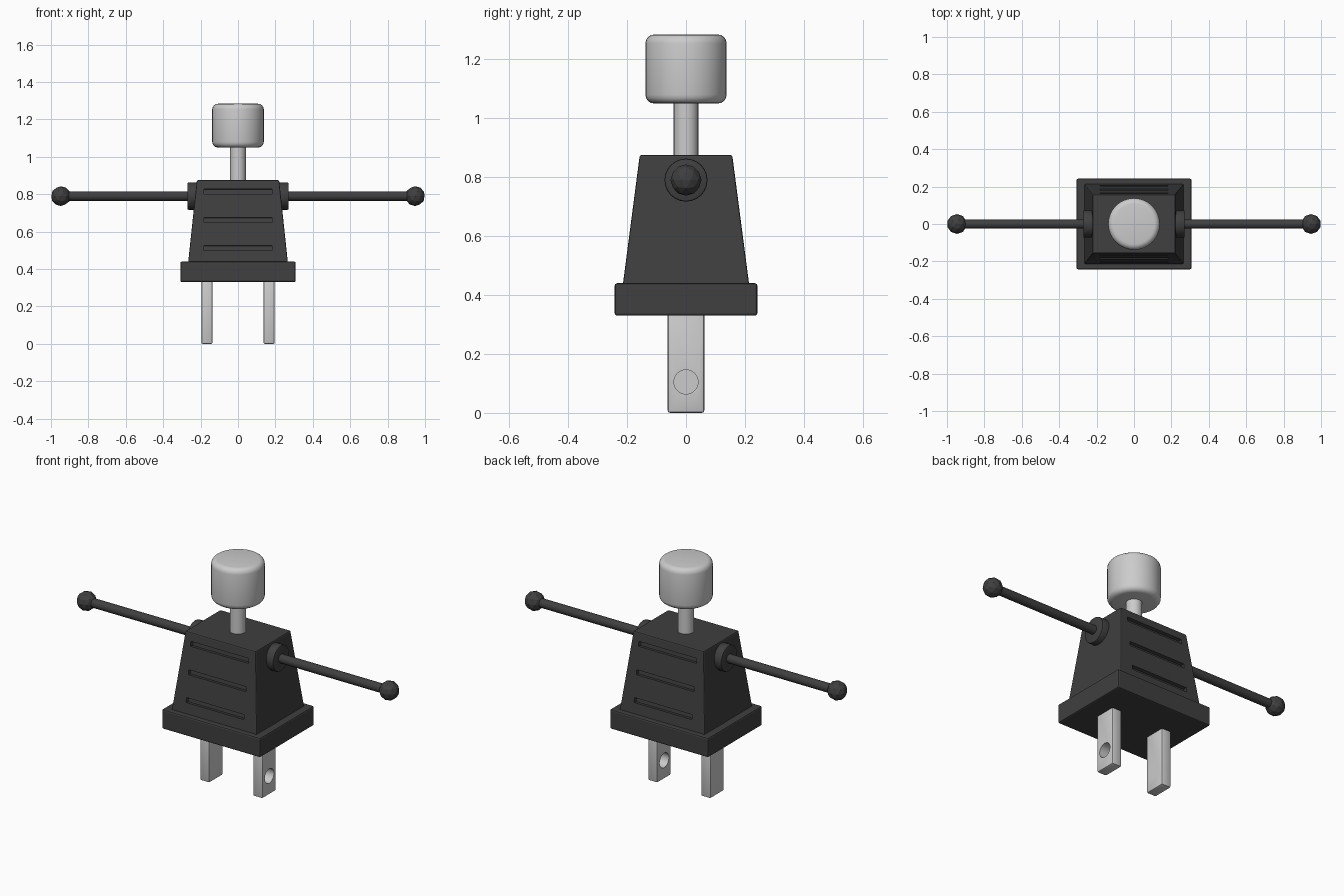
import bpy, bmesh, math
from mathutils import Matrix, Vector

if "Cube" in bpy.data.objects:
    bpy.data.objects.remove(bpy.data.objects["Cube"])


def material(name, v):
    m = bpy.data.materials.new(name)
    m.diffuse_color = (v, v, v, 1)
    m.use_nodes = True
    m.node_tree.nodes["Principled BSDF"].inputs["Base Color"].default_value = m.diffuse_color
    return m


DARK = material("dark plastic", 0.05)
LIGHT = material("light metal", 0.6)


def finish(name, bm, mat, bevel=0, segs=2, smooth=True):
    bmesh.ops.recalc_face_normals(bm, faces=bm.faces)
    me = bpy.data.meshes.new(name)
    bm.to_mesh(me)
    bm.free()
    ob = bpy.data.objects.new(name, me)
    bpy.context.collection.objects.link(ob)
    if mat:
        me.materials.append(mat)
    bpy.ops.object.select_all(action='DESELECT')
    ob.select_set(True)
    bpy.context.view_layer.objects.active = ob
    if bevel:
        mod = ob.modifiers.new("bevel", 'BEVEL')
        mod.width, mod.segments = bevel, segs
        mod.limit_method, mod.angle_limit = 'ANGLE', math.radians(40)
        bpy.ops.object.modifier_apply(modifier="bevel")
    if smooth:
        bpy.ops.object.shade_smooth_by_angle(angle=math.radians(30))
    return ob


def box(name, centre, size, mat, bevel=0, taper=(1, 1), tilt=0):
    bm = bmesh.new()
    bmesh.ops.create_cube(bm, size=1)
    for v in bm.verts:
        k = taper if v.co.z > 0 else (1, 1)
        v.co = Vector((v.co.x * size[0] * k[0], v.co.y * size[1] * k[1], v.co.z * size[2]))
    bm.transform(Matrix.Translation(centre) @ Matrix.Rotation(tilt, 4, 'X'))
    return finish(name, bm, mat, bevel, smooth=False)


def cylinder(name, centre, r, depth, mat, sides=32, bevel=0, segs=2, along_x=False):
    bm = bmesh.new()
    bmesh.ops.create_cone(bm, cap_ends=True, segments=sides, radius1=r, radius2=r, depth=depth)
    rot = Matrix.Rotation(math.pi / 2, 4, 'Y') if along_x else Matrix()
    bm.transform(Matrix.Translation(centre) @ rot)
    return finish(name, bm, mat, bevel, segs)


def cut(ob, cutter):
    mod = ob.modifiers.new("cut", 'BOOLEAN')
    mod.operation, mod.solver, mod.object = 'DIFFERENCE', 'EXACT', cutter
    bpy.context.view_layer.objects.active = ob
    bpy.ops.object.modifier_apply(modifier="cut")
    bpy.data.objects.remove(cutter)


# Plug base and tapered body
box("base_flange", (0, 0, 0.385), (0.616, 0.484, 0.11), DARK, 0.008)
body = box("body", (0, 0, 0.6525), (0.534, 0.43, 0.445), DARK, 0.006, (0.44 / 0.534, 0.314 / 0.43))

# Grip slots, three on the front and three on the back, tilted with the faces
slope = math.atan2(0.058, 0.445)
for side in (-1, 1):
    for z in (0.815, 0.662, 0.512):
        y = side * (0.215 - (z - 0.43) * math.tan(slope))
        cut(body, box("slot_cutter", (0, y, z), (0.362, 0.04, 0.027), None, tilt=side * slope))

# Neck and rounded head
cylinder("neck", (0, 0, 0.96), 0.042, 0.22, LIGHT, 24)
cylinder("head", (0, 0, 1.167), 0.138, 0.234, LIGHT, 32, 0.03, 4)

for side, tag in ((-1, "left"), (1, "right")):
    # Prong with a through hole
    prong = box(tag + "_prong", (side * 0.166, 0, 0.175), (0.06, 0.124, 0.35), LIGHT, 0.008)
    cut(prong, cylinder("hole_cutter", (side * 0.166, 0, 0.105), 0.041, 0.2, None, 32, along_x=True))
    bpy.ops.object.select_all(action='DESELECT')
    prong.select_set(True)
    bpy.ops.object.shade_smooth_by_angle(angle=math.radians(30))
    # Shoulder disc, arm and faceted hand
    cylinder(tag + "_shoulder", (side * 0.231, 0, 0.79), 0.073, 0.08, DARK, 24, 0.006, along_x=True)
    cylinder(tag + "_arm", (side * 0.585, 0, 0.79), 0.025, 0.73, DARK, 16, along_x=True)
    bm = bmesh.new()
    bmesh.ops.create_icosphere(bm, subdivisions=2, radius=0.053)
    bm.transform(Matrix.Translation((side * 0.947, 0, 0.79)))
    finish(tag + "_hand", bm, DARK, smooth=False)
